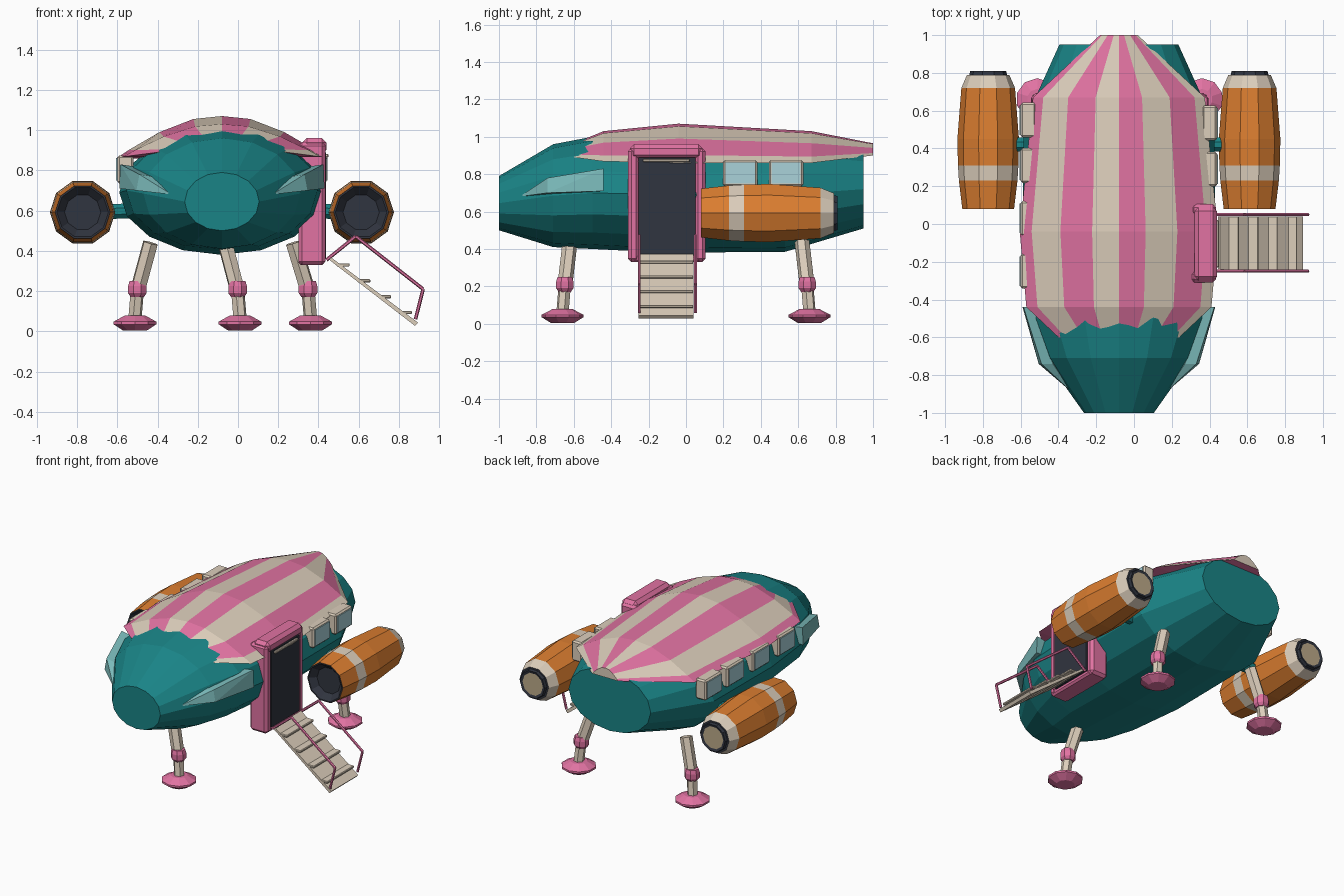
import bpy, bmesh, math
from mathutils import Vector

if "Cube" in bpy.data.objects:
    bpy.data.objects.remove(bpy.data.objects["Cube"])

CX = -0.08  # hull centre line


def mat(name, r, g, b):
    m = bpy.data.materials.new(name)
    m.diffuse_color = (r, g, b, 1)
    m.use_nodes = True
    m.node_tree.nodes["Principled BSDF"].inputs["Base Color"].default_value = m.diffuse_color
    return m


TEAL = mat("teal", .01, .23, .24)
AQUA = mat("aqua", .2, .5, .5)
PINK = mat("pink", .75, .17, .36)
CREAM = mat("cream", .72, .62, .5)
ORANGE = mat("orange", .72, .21, .03)
DARK = mat("dark", .03, .035, .05)
GLASS = mat("glass", .4, .65, .7)
TAN = mat("tan", .5, .4, .25)


def finish(name, bm, *mats):
    bmesh.ops.recalc_face_normals(bm, faces=bm.faces)
    me = bpy.data.meshes.new(name)
    bm.to_mesh(me)
    bm.free()
    for m in mats:
        me.materials.append(m)
    ob = bpy.data.objects.new(name, me)
    bpy.context.collection.objects.link(ob)
    return ob


def loft(name, rings, mats, pick=lambda i, j: 0, caps=(0, 0)):
    """Skin closed rings; pick(i, j) gives the material of ring gap i, side j."""
    bm = bmesh.new()
    vs = [[bm.verts.new(p) for p in r] for r in rings]
    n = len(vs[0])
    for i in range(len(vs) - 1):
        for j in range(n):
            k = (j + 1) % n
            bm.faces.new((vs[i][j], vs[i][k], vs[i + 1][k], vs[i + 1][j])).material_index = pick(i, j)
    for r, c in zip((vs[0], vs[-1]), caps):
        bm.faces.new(r).material_index = c
    return finish(name, bm, *mats)


def ring_y(cx, y, cz, rx, rz, n, off=0):
    return [(cx + rx * math.sin(2 * math.pi * (k + off) / n), y,
             cz + rz * math.cos(2 * math.pi * (k + off) / n)) for k in range(n)]


def ring_z(c, r, n):
    return [(c[0] + r * math.cos(2 * math.pi * (k + .5) / n),
             c[1] + r * math.sin(2 * math.pi * (k + .5) / n), c[2]) for k in range(n)]


def box(name, lo, hi, m, bevel=0):
    bm = bmesh.new()
    bmesh.ops.create_cube(bm, size=1)
    for v in bm.verts:
        v.co = [(a + b) / 2 + (b - a) * c for a, b, c in zip(lo, hi, v.co)]
    if bevel:
        bmesh.ops.bevel(bm, geom=bm.edges[:], offset=bevel, segments=1, affect='EDGES')
    return finish(name, bm, m)


def rod(name, a, b, r, m, n=6):
    a, b = Vector(a), Vector(b)
    q = (b - a).to_track_quat('Z', 'Y')
    rings = [[p + q @ Vector(v) for v in ring_z((0, 0, 0), r, n)] for p in (a, b)]
    return loft(name, rings, [m])


# Hull: faceted elliptical sections (y, half width, centre z, half height)
hull = [(-1, .185, .645, .145), (-.71, .39, .685, .275), (-.5, .475, .70, .30),
        (-.1, .51, .69, .31), (.53, .505, .69, .305), (.95, .315, .72, .21)]
loft("hull", [ring_y(CX, y, z, w, h, 16) for y, w, z, h in hull], [TEAL])

# Striped roof shell (y, half width, base z, top z)
side = [(1, 0), (.88, .2), (.59, .62), (.27, .93)]
arch = [(-a, b) for a, b in side] + [(0, 1)] + side[::-1]
roof = [(-.6, .32, .89, .965), (-.44, .49, .868, 1.03), (-.04, .525, .86, 1.07),
        (.67, .455, .86, 1.03), (1, .1, .90, .965)]
loft("striped_roof", [[(CX + w * a, y, b + (t - b) * h) for a, h in arch] for y, w, b, t in roof],
     [PINK, CREAM], lambda i, j: j % 2, (1, 1))

# Nose blades on both sides
blade = [(.17, -.89, .68), (.33, -.74, .78), (.345, -.74, .70), (.27, -.74, .77), (.27, -.74, .70),
         (.425, -.44, .83), (.43, -.44, .71), (.36, -.44, .82), (.36, -.44, .71)]
for tag, s in (("right", 1), ("left", -1)):
    bm = bmesh.new()
    for x, y, z in blade:
        bm.verts.new((CX + s * (x - CX), y, z))
    bmesh.ops.convex_hull(bm, input=bm.verts[:])
    finish("nose_blade_" + tag, bm, AQUA)

# Barrel engines with cream bands, dark intake and tan nozzle (y, radius)
barrel = [(.12, .09), (.08, .128), (.08, .137), (.23, .155), (.31, .16), (.45, .163),
          (.72, .142), (.79, .112), (.79, .1), (.81, .095), (.805, .078)]
cols = [1, 2, 0, 3, 0, 0, 3, 1, 1, 1]
cols = [1, 1, 0, 3, 0, 0, 3, 1, 1, 1]
for tag, s in (("right", 1), ("left", -1)):
    ex = CX + s * .692
    loft("engine_" + tag, [ring_y(ex, y, .592, r, r, 10, .5) for y, r in barrel],
         [ORANGE, DARK, TAN, CREAM], lambda i, j: cols[i], (1, 2))
    rod("engine_pylon_" + tag, (CX + s * .4, .42, .6), (CX + s * .58, .42, .595), .04, TEAL, 8)


# Side windows: frame and pane
def window(name, s, y):
    xs = sorted((CX + s * .44, CX + s * .52))
    box(name + "_frame", (xs[0], y - .092, .735), (xs[1], y + .092, .875), CREAM, .01)
    xs = sorted((CX + s * .5, CX + s * .526))
    box(name + "_pane", (xs[0], y - .078, .75), (xs[1], y + .078, .862), GLASS)


for i, y in enumerate((.29, .535)):
    window(f"window_right_{i}", 1, y)
for i, y in enumerate((-.25, .03, .31, .55)):
    window(f"window_left_{i}", -1, y)

# Doorway: pink surround, dark opening, lamp
for tag, y in (("front", -.31), ("back", .045)):
    box("door_post_" + tag, (.30, y, .33), (.435, y + .06, .94), PINK, .018)
box("door_lintel", (.32, -.30, .88), (.44, .09, .96), PINK, .022)
box("door_sill", (.30, -.29, .33), (.43, .08, .37), PINK, .012)
box("door_panel", (.32, -.255, .365), (.437, .05, .89), DARK)
box("door_lamp", (.42, -.23, .865), (.45, .02, .882), CREAM, .004)

# Boarding stairs: sloped plank, treads and bent handrails
y0, y1 = -.255, .04
slope = [(.445, .362), (.455, .373), (.895, .043), (.88, .027)]
loft("stair_ramp", [[(x, y, z) for x, z in slope] for y in (y0, y1)], [CREAM])
for i in range(4):
    x, z = .49 + .103 * i, .33 - .079 * i
    box(f"stair_tread_{i}", (x, y0, z - .008), (x + .065, y1, z + .008), CREAM, .004)
rail = [(.44, .355), (.585, .472), (.92, .21), (.882, .06)]
for tag, y in (("front", -.25), ("back", .05)):
    for i in range(3):
        (xa, za), (xb, zb) = rail[i:i + 2]
        rod(f"handrail_{tag}_{i}", (xa, y, za), (xb, y, zb), .009, PINK)

# Landing legs: leaning strut, knee band, shin and dished foot
for tag, tx, fx, s in (("front", -.065, .01, -1), ("back_right", .275, .36, 1), ("back_left", -.435, -.512, 1)):
    kx = fx - math.copysign(.012, fx - tx)
    rod("leg_strut_" + tag, (tx, s * .62, .44), (kx, s * .648, .2), .04, CREAM, 6)
    rod("leg_shin_" + tag, (kx, s * .648, .21), (fx, s * .66, .065), .034, CREAM, 6)
    loft("leg_knee_" + tag, [ring_z((kx, s * .648, z), r, 8) for z, r in
                             ((.17, .035), (.19, .05), (.225, .05), (.25, .042))], [PINK])
    loft("foot_" + tag, [ring_z((fx, s * .66, z), r, 10) for z, r in
                         ((.003, .06), (.035, .112), (.048, .112), (.078, .055))], [PINK])
